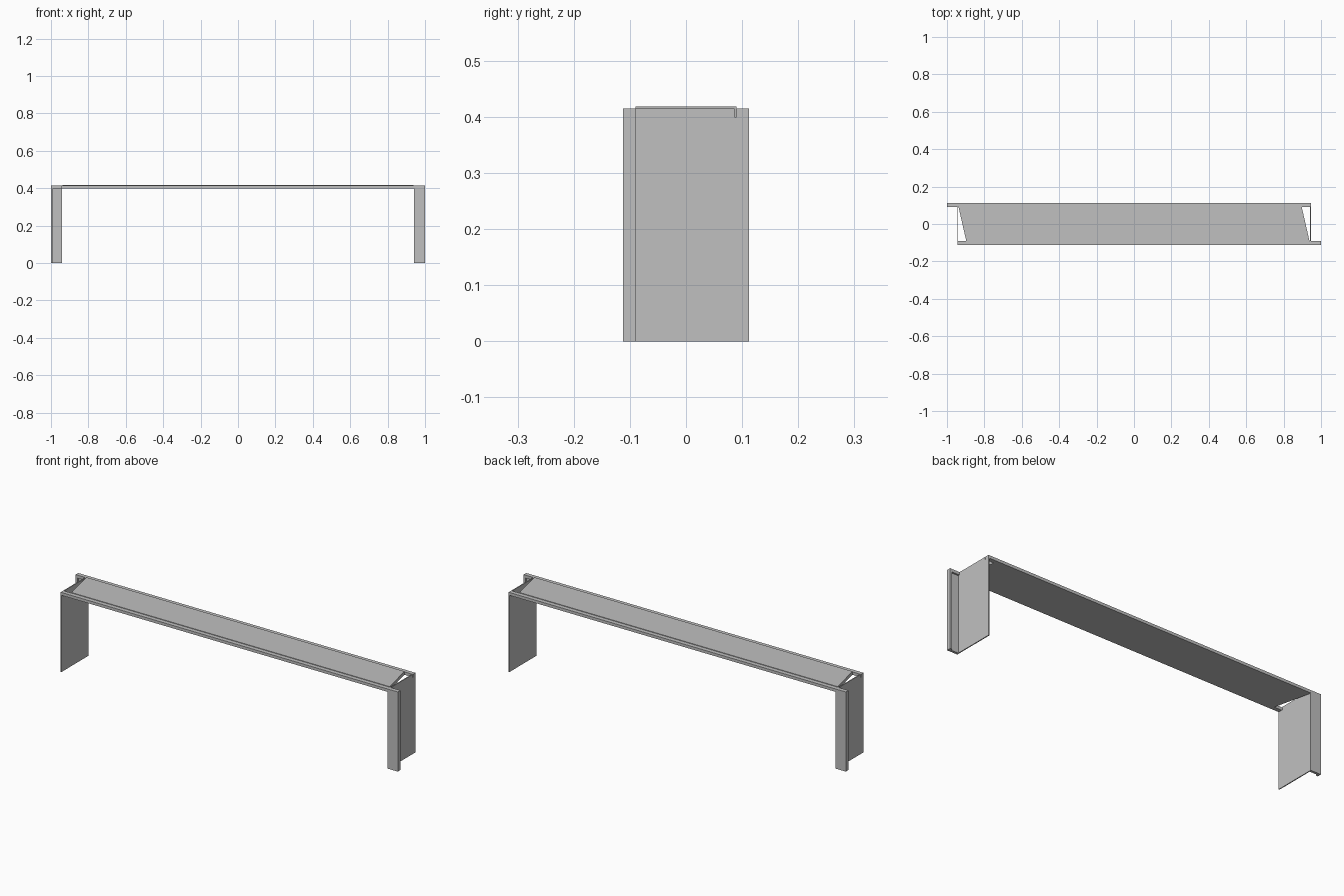
import bpy
import bmesh
from math import pi
from mathutils import Matrix

cube = bpy.data.objects.get("Cube")
if cube:
    bpy.data.objects.remove(cube, do_unlink=True)

# One plain grey for the whole frame
grey = bpy.data.materials.new("plain_grey")
grey.use_nodes = True
GREY = (0.53, 0.53, 0.53, 1)
grey.diffuse_color = GREY
grey.node_tree.nodes["Principled BSDF"].inputs["Base Color"].default_value = GREY


def prism(name, outline, depth, axis="z", start=0.0, turn=False):
    """Extrude a closed outline along z or x; turn spins it half round z."""
    bm = bmesh.new()
    if axis == "z":
        points = [(a, b, start) for a, b in outline]
        move = (0, 0, depth)
    else:
        points = [(start, a, b) for a, b in outline]
        move = (depth, 0, 0)
    face = bm.faces.new([bm.verts.new(p) for p in points])
    ext = bmesh.ops.extrude_face_region(bm, geom=[face])
    verts = [g for g in ext["geom"] if isinstance(g, bmesh.types.BMVert)]
    bmesh.ops.translate(bm, verts=verts, vec=move)
    if turn:
        bm.transform(Matrix.Rotation(pi, 4, "Z"))
    bmesh.ops.recalc_face_normals(bm, faces=bm.faces)
    mesh = bpy.data.meshes.new(name)
    bm.to_mesh(mesh)
    bm.free()
    mesh.materials.append(grey)
    obj = bpy.data.objects.new(name, mesh)
    bpy.context.collection.objects.link(obj)
    return obj


EDGE, INNER, JAMB = 0.112, 0.09, 0.945
TOP, UNDER = 0.415, 0.4

# The two sides are the same parts turned half round
for side, turn in (("left", False), ("right", True)):
    # Casing post: flat face with a short return lip at its outer end
    post = [(JAMB - 0.005, -EDGE), (1, -EDGE), (1, -INNER), (0.988, -INNER),
            (0.988, -0.099), (JAMB, -0.099), (JAMB, -INNER), (JAMB - 0.005, -INNER)]
    prism(side + "_post", post, UNDER, turn=turn)

    # Thin jamb panel, notched at the top to clear the header casing
    jamb = [(-INNER, 0), (EDGE, 0), (EDGE, UNDER), (0.086, UNDER),
            (0.086, TOP), (-INNER, TOP)]
    prism(side + "_jamb", jamb, 0.005, "x", JAMB - 0.005, turn)

    # Header casing running across to the far jamb
    rail = [(-EDGE, UNDER), (-INNER, UNDER), (-INNER, TOP), (-EDGE, TOP)]
    prism(side + "_header_casing", rail, 1 + JAMB, "x", -JAMB, turn)

# Header board with slanted ends
board = [(-0.897, -INNER), (0.938, -INNER), (0.897, INNER), (-0.938, INNER)]
prism("header_board", board, 0.018, start=UNDER)
